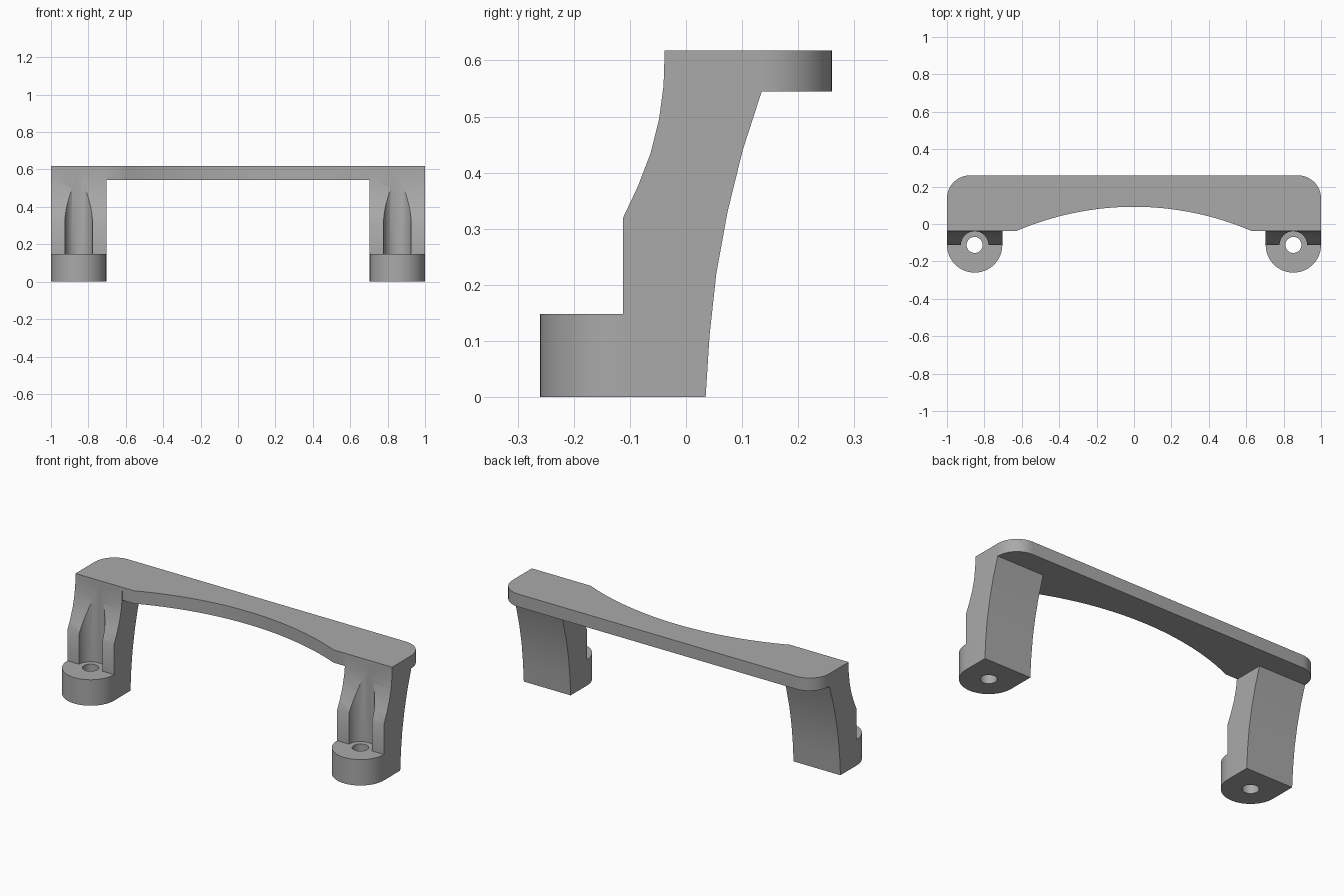
import bpy
import bmesh
from math import sin, cos, pi, asin
from mathutils import Vector

cube = bpy.data.objects.get("Cube")
if cube:
    bpy.data.objects.remove(cube, do_unlink=True)

grey = bpy.data.materials.new("satin grey")
grey.use_nodes = True
GREY = (0.40, 0.40, 0.40, 1)
grey.diffuse_color = GREY
grey.node_tree.nodes["Principled BSDF"].inputs["Base Color"].default_value = GREY

HEIGHT, UNDERSIDE = 0.618, 0.545
FRONT, BACK = -0.038, 0.26
FOOT_R, FOOT_Y, FOOT_H = 0.148, -0.112, 0.148
FOOT_X = 1 - FOOT_R


def arc(cx, cy, r, start, end, steps):
    """Points along a circular arc, angles in radians."""
    angles = [start + (end - start) * i / steps for i in range(steps + 1)]
    return [(cx + r * cos(a), cy + r * sin(a)) for a in angles]


def prism(name, points, offset):
    """Solid made by sweeping a closed 3D outline along an offset."""
    bm = bmesh.new()
    face = bm.faces.new([bm.verts.new(p) for p in points])
    swept = bmesh.ops.extrude_face_region(bm, geom=[face], use_keep_orig=True)
    verts = [v for v in swept["geom"] if isinstance(v, bmesh.types.BMVert)]
    bmesh.ops.translate(bm, vec=Vector(offset), verts=verts)
    bmesh.ops.recalc_face_normals(bm, faces=bm.faces)
    mesh = bpy.data.meshes.new(name)
    bm.to_mesh(mesh)
    bm.free()
    mesh.materials.append(grey)
    obj = bpy.data.objects.new(name, mesh)
    bpy.context.collection.objects.link(obj)
    return obj


def upright(name, outline, low, high):
    return prism(name, [(x, y, low) for x, y in outline], (0, 0, high - low))


def combine(target, tool, operation):
    """Apply a boolean and discard the tool."""
    mod = target.modifiers.new(operation.title(), "BOOLEAN")
    mod.operation, mod.solver, mod.object = operation, "EXACT", tool
    bpy.context.view_layer.objects.active = target
    bpy.ops.object.modifier_apply(modifier=mod.name)
    bpy.data.objects.remove(tool, do_unlink=True)


# Grip bar: rounded back corners and a shallow scooped front edge
corner = 0.123
half_scoop, depth = 0.63, 0.13
radius = (half_scoop ** 2 + depth ** 2) / (2 * depth)
sweep = asin(half_scoop / radius)
outline = [(-1, FRONT)]
outline += arc(0, FRONT + depth - radius, radius, pi / 2 + sweep, pi / 2 - sweep, 32)
outline += [(1, FRONT)]
outline += arc(1 - corner, BACK - corner, corner, 0, pi / 2, 12)
outline += arc(corner - 1, BACK - corner, corner, pi / 2, pi, 12)
handle = upright("pull_handle", outline, UNDERSIDE, HEIGHT)

# Curved side profile of a leg, as (y, z)
leg_profile = [
    (0.035, 0), (0.042, 0.11), (0.054, 0.22), (0.074, 0.33), (0.101, 0.44),
    (0.135, UNDERSIDE), (0.135, HEIGHT), (FRONT, HEIGHT), (-0.04, 0.555),
    (-0.048, 0.495), (-0.063, 0.435), (-0.086, 0.375), (FOOT_Y, 0.32), (FOOT_Y, 0),
]

for side, x in (("left", FOOT_X), ("right", -FOOT_X)):
    leg = prism(side + "_leg", [(x - FOOT_R, y, z) for y, z in leg_profile],
                (2 * FOOT_R, 0, 0))

    # Round-nosed mounting foot
    nose = arc(x, FOOT_Y, FOOT_R, pi, 2 * pi, 32)
    foot = upright("foot", nose + [(x + FOOT_R, -0.02), (x - FOOT_R, -0.02)], 0, FOOT_H)
    combine(leg, foot, "UNION")

    # Screwdriver channel above the foot, and the screw hole through it
    channel = upright("channel", arc(x, FOOT_Y, 0.0735, 0, 2 * pi, 40)[:-1], FOOT_H, 0.6)
    combine(leg, channel, "DIFFERENCE")
    hole = upright("hole", arc(x, FOOT_Y, 0.043, 0, 2 * pi, 32)[:-1], -0.1, 0.3)
    combine(leg, hole, "DIFFERENCE")
    combine(handle, leg, "UNION")

bpy.ops.object.select_all(action="DESELECT")
handle.select_set(True)
bpy.context.view_layer.objects.active = handle
bpy.ops.object.shade_smooth_by_angle(angle=pi / 6)
